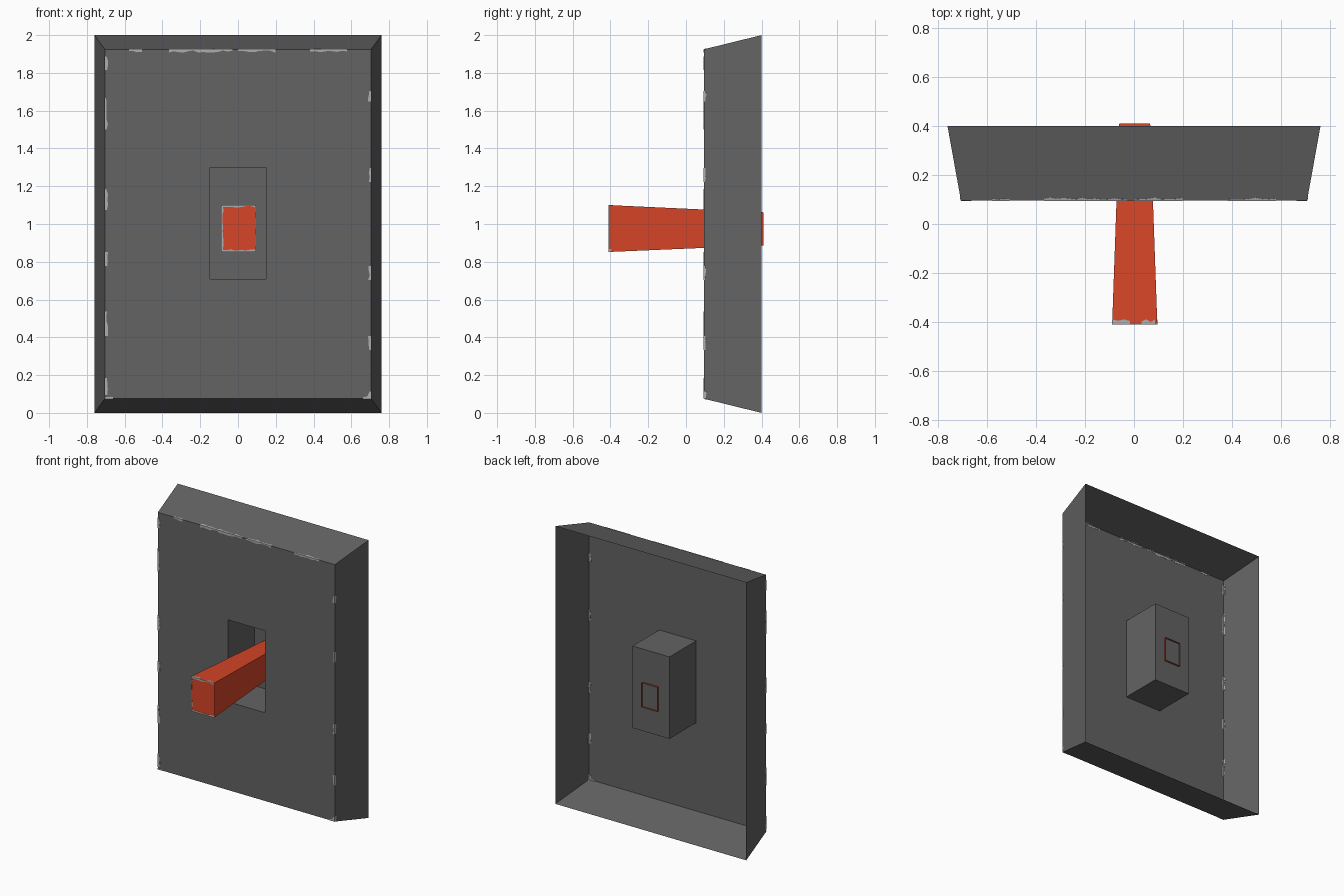
import bpy, bmesh, random
from mathutils import Vector

random.seed(4)
old = bpy.data.objects.get("Cube")
if old:
    bpy.data.objects.remove(old, do_unlink=True)


def material(name, color):
    mat = bpy.data.materials.new(name)
    mat.use_nodes = True
    mat.diffuse_color = (*color, 1)
    mat.node_tree.nodes["Principled BSDF"].inputs["Base Color"].default_value = (*color, 1)
    return mat


dark_grey = material("dark grey", (0.125, 0.125, 0.125))
orange_red = material("orange red", (0.68, 0.06, 0.02))
worn_grey = material("worn light grey", (0.42, 0.42, 0.42))


def finish(bm, name, mat):
    mesh = bpy.data.meshes.new(name)
    bm.to_mesh(mesh)
    bm.free()
    mesh.materials.append(mat)
    obj = bpy.data.objects.new(name, mesh)
    bpy.context.collection.objects.link(obj)
    return obj


def rect(x, y, low, high, shift=0):
    return [Vector(p) for p in ((shift - x, y, low), (shift + x, y, low),
                                (shift + x, y, high), (shift - x, y, high))]


def sheet(name, rings, mat, cap):
    """Bridge rectangular rings into one open shell and cap one of them."""
    bm = bmesh.new()
    loops = [[bm.verts.new(p) for p in ring] for ring in rings]
    for a, b in zip(loops, loops[1:]):
        for i in range(4):
            j = (i + 1) % 4
            bm.faces.new((a[i], a[j], b[j], b[i]))
    bm.faces.new(loops[cap])
    bmesh.ops.recalc_face_normals(bm, faces=bm.faces)
    return finish(bm, name, mat)


# Open-backed sloping plate with a recessed box
plate_back = rect(0.76, 0.4, 0, 2)
plate_front = rect(0.705, 0.095, 0.075, 1.925)
plate = sheet("wall_plate", [plate_back, plate_front,
                             rect(0.147, 0.095, 0.71, 1.3),
                             rect(0.147, 0.398, 0.71, 1.3)], dark_grey, -1)
# The closed box end decides the outward side of the sheet
if plate.data.polygons[-1].normal.y > 0:
    plate.data.flip_normals()

# Tapered lever, open at the rear
lever_front = rect(0.092, -0.408, 0.852, 1.1, 0.003)
lever_back = rect(0.063, 0.41, 0.887, 1.062, 0.003)
sheet("switch_lever", [lever_front, lever_back], orange_red, 0)


def wear(name, start, end, inward, width, spans):
    """Ragged chips of bare finish along an edge, lying in the face."""
    bm = bmesh.new()
    inward = inward.normalized()
    for first, last in spans:
        steps = max(3, int((last - first) * (end - start).length / 0.025))
        previous = None
        for k in range(steps + 1):
            base = start.lerp(end, first + (last - first) * k / steps)
            depth = width * random.uniform(0.35, 1)
            pair = [bm.verts.new(base), bm.verts.new(base + inward * depth)]
            if previous:
                bm.faces.new((previous[0], pair[0], pair[1], previous[1]))
            previous = pair
    obj = finish(bm, name, worn_grey)
    mod = obj.modifiers.new("thickness", "SOLIDIFY")
    mod.thickness = 0.003
    mod.offset = 0


# Chips on both faces meeting at each front edge of the plate
sides = ("bottom", "right", "top", "left")
face_spans = {
    "bottom": [(0.0, 0.03), (0.97, 1)],
    "right": [(0.0, 0.02), (0.14, 0.18), (0.34, 0.38), (0.62, 0.66), (0.85, 0.88)],
    "top": [(0.09, 0.23), (0.36, 0.5), (0.52, 0.76), (0.86, 0.91)],
    "left": [(0.02, 0.06), (0.14, 0.23), (0.4, 0.46), (0.58, 0.62), (0.75, 0.82), (0.94, 0.99)],
}
# Edge i runs from corner i to i + 1; top and left run backwards
for i, side in enumerate(sides):
    j = (i + 1) % 4
    a, b = plate_front[i], plate_front[j]
    across = plate_front[i - 1] - a
    wear("plate_face_wear_" + side, a, b, across, 0.018, face_spans[side])
    slope = (plate_back[i] + plate_back[j] - a - b) / 2
    wear("plate_rim_wear_" + side, a, b, slope, 0.014, face_spans[side])

# Chips round the lever's front end
for i, side in enumerate(sides):
    j = (i + 1) % 4
    a, b = lever_front[i], lever_front[j]
    across = lever_front[i - 1] - a
    width = 0.006 if side == "right" else 0.014
    wear("lever_face_wear_" + side, a, b, across, width, [(0, 1)])
    slope = (lever_back[i] + lever_back[j] - a - b) / 2
    spans = [(0.05, 0.35), (0.6, 1)] if side in ("top", "bottom") else [(0, 0.06)]
    wear("lever_side_wear_" + side, a, b, slope, 0.022, spans)
